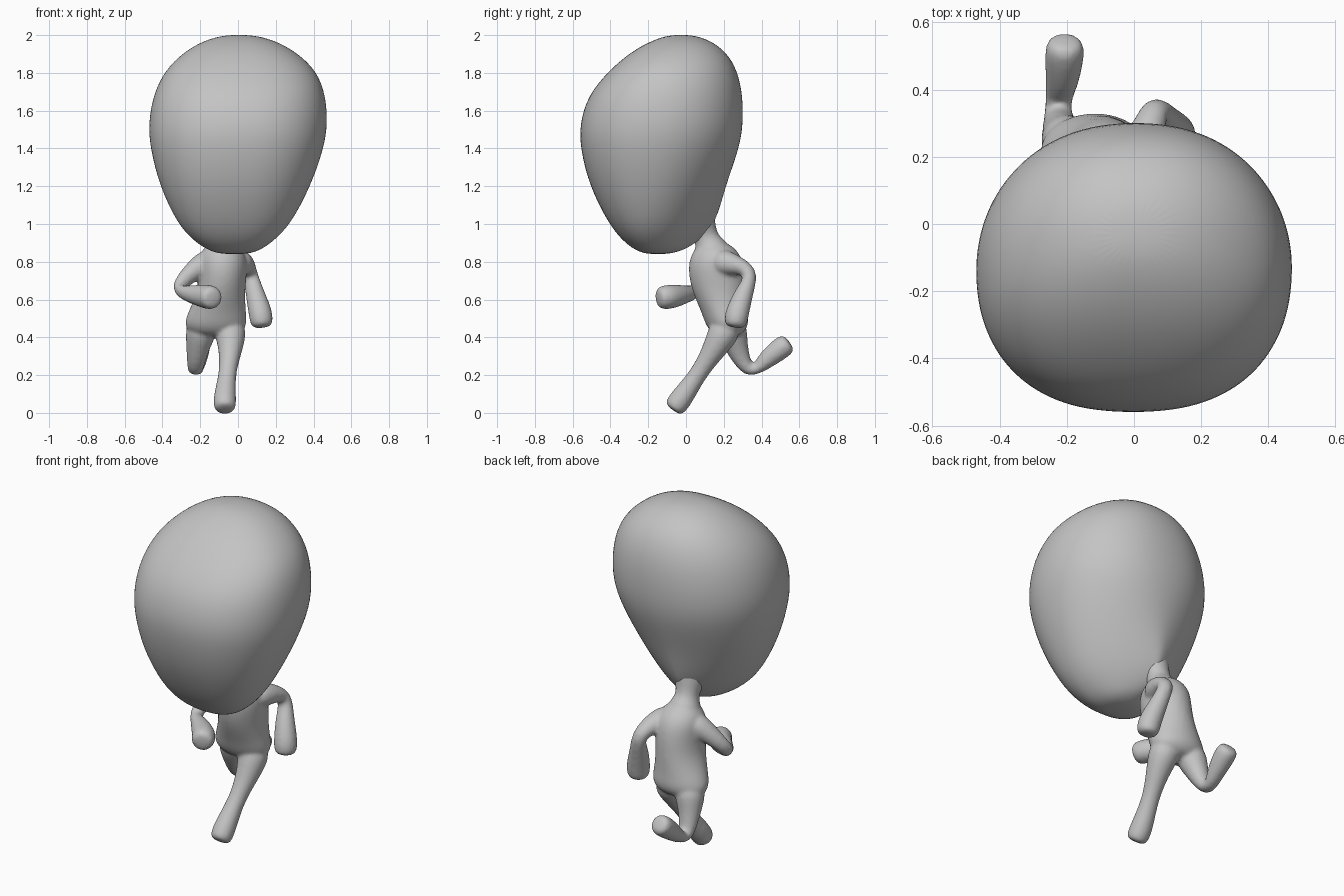
import bpy, bmesh, math
from mathutils import Vector

if "Cube" in bpy.data.objects:
    bpy.data.objects.remove(bpy.data.objects["Cube"], do_unlink=True)

# One plain grey for the whole figure
grey = bpy.data.materials.new("plain grey")
grey.use_nodes = True
grey.diffuse_color = (0.55, 0.55, 0.55, 1)
grey.node_tree.nodes["Principled BSDF"].inputs["Base Color"].default_value = grey.diffuse_color


def loft(bm, rings):
    """Bridge equal rings of points and close both ends."""
    loops = [[bm.verts.new(p) for p in ring] for ring in rings]
    n = len(loops[0])
    for a, b in zip(loops, loops[1:]):
        for i in range(n):
            j = (i + 1) % n
            bm.faces.new((a[i], a[j], b[j], b[i]))
    bm.faces.new(loops[0][::-1])
    bm.faces.new(loops[-1])


def ellipse(center, u, v, n=16):
    angles = [math.tau * i / n for i in range(n)]
    return [center + u * math.cos(a) + v * math.sin(a) for a in angles]


def limb(bm, path):
    """Round tube through (x, y, z, radius) with a softly rounded tip."""
    pts = [Vector(p[:3]) for p in path]
    radii = [p[3] * 1.06 for p in path]
    tip = (pts[-1] - pts[-2]).normalized()
    pts.append(pts[-1] + tip * radii[-1] * 0.4)
    radii.append(radii[-1] * 0.75)
    rings = []
    side = None
    for i, p in enumerate(pts):
        d = (pts[min(i + 1, len(pts) - 1)] - pts[max(i - 1, 0)]).normalized()
        # Carry the ring direction along so that the tube does not twist
        side = side or d.orthogonal()
        side = (side - d * side.dot(d)).normalized()
        rings.append(ellipse(p, side * radii[i], d.cross(side) * radii[i]))
    loft(bm, rings)


def make_object(name, bm):
    bmesh.ops.recalc_face_normals(bm, faces=bm.faces)
    mesh = bpy.data.meshes.new(name)
    bm.to_mesh(mesh)
    bm.free()
    mesh.materials.append(grey)
    for f in mesh.polygons:
        f.use_smooth = True
    obj = bpy.data.objects.new(name, mesh)
    bpy.context.collection.objects.link(obj)
    sub = obj.modifiers.new("Subdivision", "SUBSURF")
    sub.levels = sub.render_levels = 2
    return obj


# Head: level sections, pinched towards the neck at the lower back
# z, x min, x max, front y, widest y, back y, back pinch
sections = [
    (0.84, -0.09, 0.05, -0.21, -0.15, -0.09, 1.0),
    (0.862, -0.16, 0.12, -0.27, -0.17, -0.01, 1.1),
    (0.91, -0.235, 0.19, -0.335, -0.19, 0.07, 1.5),
    (1.0, -0.322, 0.282, -0.41, -0.19, 0.16, 1.75),
    (1.2, -0.417, 0.387, -0.513, -0.17, 0.21, 1.15),
    (1.4, -0.467, 0.457, -0.562, -0.15, 0.285, 0.95),
    (1.53, -0.477, 0.477, -0.565, -0.13, 0.305, 0.9),
    (1.68, -0.452, 0.467, -0.522, -0.12, 0.303, 0.9),
    (1.81, -0.392, 0.42, -0.412, -0.1, 0.275, 0.9),
    (1.91, -0.29, 0.312, -0.295, -0.06, 0.217, 0.9),
    (1.975, -0.175, 0.19, -0.175, -0.03, 0.125, 0.9),
    (2.002, -0.06, 0.07, -0.08, -0.03, 0.03, 1.0),
]


def head_ring(z, x0, x1, front, wide, back, pinch, n=32):
    def power(v, e):
        return math.copysign(abs(v) ** e, v)
    ring = []
    for i in range(n):
        c, s = math.cos(math.tau * i / n), math.sin(math.tau * i / n)
        x = (x0 + x1) / 2
        if s > 0:
            x += power(c, pinch) * (x1 - x0) / 2
            x -= 0.05 * max(pinch - 1, 0) * s * s
            y = wide + (back - wide) * s
        else:
            x += power(c, 0.83) * (x1 - x0) / 2
            y = wide + (wide - front) * power(s, 0.9)
        ring.append(Vector((x, y, z)))
    return ring


bm = bmesh.new()
loft(bm, [head_ring(*row) for row in sections])
make_object("head", bm)

# Torso: leaning oval sections (x, y, z, half width, half depth)
bm = bmesh.new()
torso = [
    (-0.085, 0.15, 0.91, 0.06, 0.065),
    (-0.083, 0.157, 0.85, 0.125, 0.13),
    (-0.08, 0.16, 0.77, 0.135, 0.155),
    (-0.087, 0.175, 0.65, 0.125, 0.15),
    (-0.112, 0.205, 0.53, 0.157, 0.123),
    (-0.12, 0.22, 0.46, 0.175, 0.118),
    (-0.117, 0.22, 0.40, 0.115, 0.065),
]
loft(bm, [ellipse(Vector((x, y, z)), Vector((w, 0, 0)), Vector((0, d, 0)))
          for x, y, z, w, d in torso])

# Neck, flaring into the back of the head
limb(bm, [(-0.085, 0.145, 0.84, 0.11), (-0.085, 0.115, 0.905, 0.064),
          (-0.083, 0.10, 0.955, 0.06), (-0.078, 0.07, 1.02, 0.086),
          (-0.06, 0.02, 1.11, 0.125)])
# Left arm, swung back
limb(bm, [(-0.02, 0.16, 0.80, 0.08), (0.035, 0.24, 0.79, 0.058),
          (0.062, 0.357, 0.75, 0.036), (0.085, 0.312, 0.65, 0.046),
          (0.12, 0.27, 0.53, 0.062), (0.125, 0.262, 0.475, 0.058)])
# Right arm, swung forward
limb(bm, [(-0.14, 0.16, 0.80, 0.08), (-0.215, 0.135, 0.775, 0.056),
          (-0.345, 0.08, 0.65, 0.031), (-0.26, 0.01, 0.63, 0.044),
          (-0.16, -0.08, 0.615, 0.064), (-0.14, -0.128, 0.61, 0.06)])
# Left leg, planted in front
limb(bm, [(-0.045, 0.228, 0.48, 0.095), (-0.035, 0.165, 0.36, 0.066),
          (-0.055, 0.075, 0.22, 0.039), (-0.07, -0.015, 0.09, 0.058),
          (-0.07, -0.057, 0.034, 0.058)])
# Right leg, kicked up behind
limb(bm, [(-0.185, 0.23, 0.48, 0.097), (-0.212, 0.262, 0.36, 0.06),
          (-0.232, 0.33, 0.198, 0.036), (-0.215, 0.405, 0.265, 0.045),
          (-0.207, 0.495, 0.337, 0.057), (-0.205, 0.53, 0.362, 0.055)])

# Fuse torso and limbs into one soft skin
body = make_object("body", bm)
remesh = body.modifiers.new("Fuse", "REMESH")
remesh.mode = "VOXEL"
remesh.voxel_size = 0.01
remesh.use_smooth_shade = True
soft = body.modifiers.new("Soften", "SMOOTH")
soft.factor = 0.5
soft.iterations = 7
